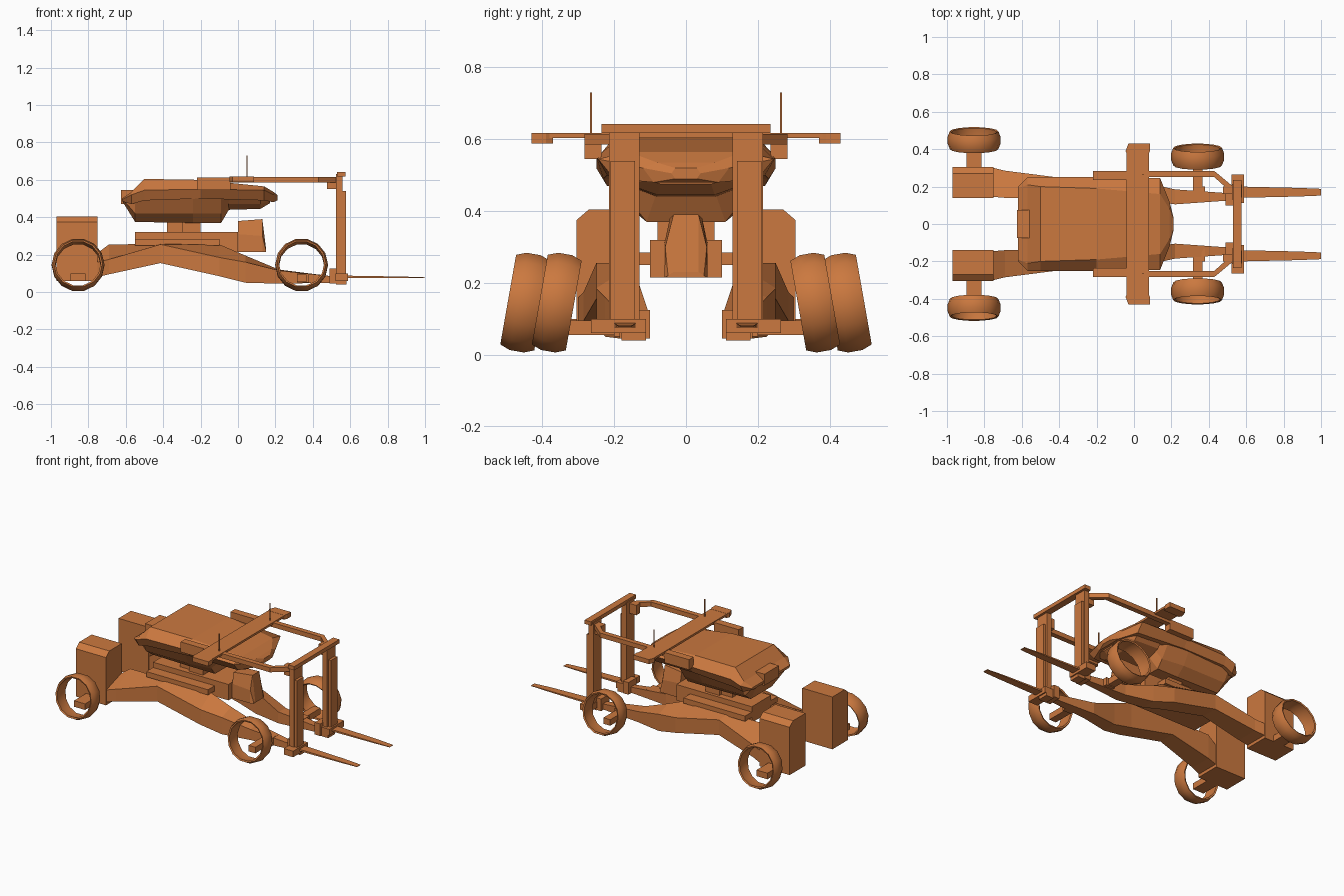
import bpy, bmesh, math
from mathutils import Matrix, Vector

cube = bpy.data.objects.get("Cube")
if cube:
    bpy.data.objects.remove(cube, do_unlink=True)

paint = bpy.data.materials.new("orange_paint")
paint.use_nodes = True
ORANGE = (0.6, 0.19, 0.05, 1)
paint.diffuse_color = ORANGE
paint.node_tree.nodes["Principled BSDF"].inputs["Base Color"].default_value = ORANGE


def finish(name, bm, mirror=False):
    """Turn a bmesh into an object, optionally mirrored across the centre line."""
    bmesh.ops.recalc_face_normals(bm, faces=bm.faces)
    mesh = bpy.data.meshes.new(name)
    bm.to_mesh(mesh)
    bm.free()
    mesh.materials.append(paint)
    obj = bpy.data.objects.new(name, mesh)
    bpy.context.collection.objects.link(obj)
    if mirror:
        mod = obj.modifiers.new("mirror", 'MIRROR')
        mod.use_axis = (False, True, False)
        mod.use_clip = False
        mod.use_mirror_merge = False
    return obj


def loft(name, sections, mirror=False):
    """Skin a row of closed sections, each a list of 3D points."""
    bm = bmesh.new()
    rings = [[bm.verts.new(p) for p in s] for s in sections]
    n = len(rings[0])
    for a, b in zip(rings, rings[1:]):
        for i in range(n):
            j = (i + 1) % n
            bm.faces.new((a[i], a[j], b[j], b[i]))
    bm.faces.new(rings[0])
    bm.faces.new(rings[-1])
    return finish(name, bm, mirror)


def box(name, x, y, z, mirror=False):
    """Box from its (low, high) extents."""
    rect = lambda h: [(x[0], y[0], h), (x[1], y[0], h), (x[1], y[1], h), (x[0], y[1], h)]
    return loft(name, [rect(z[0]), rect(z[1])], mirror)


def hull(name, stations):
    """Symmetric loft along x; each station is x and half-outline (y, z) pairs."""
    rings = []
    for x, half in stations:
        rings.append([(x, y, z) for y, z in half] + [(x, -y, z) for y, z in reversed(half)])
    return loft(name, rings)


# Wheels: open barrel-shaped rings, leaning inward at the top
def wheel(name, x, y):
    profile = [(-.048, .13), (-.02, .141), (.02, .141), (.048, .13),
               (.044, .121), (0, .127), (-.044, .121)]
    bm = bmesh.new()
    sides = 14
    place = Matrix.Translation((x, y, .145)) @ Matrix.Rotation(math.radians(10), 4, 'X')
    rings = []
    for i in range(sides):
        a = math.tau * i / sides
        rings.append([bm.verts.new(place @ Vector((r * math.cos(a), w, r * math.sin(a))))
                      for w, r in profile])
    n = len(profile)
    for i in range(sides):
        a, b = rings[i], rings[(i + 1) % sides]
        for k in range(n):
            m = (k + 1) % n
            bm.faces.new((a[k], a[m], b[m], b[k]))
    obj = finish(name, bm, True)
    bpy.ops.object.select_all(action='DESELECT')
    obj.select_set(True)
    bpy.context.view_layer.objects.active = obj
    bpy.ops.object.shade_smooth_by_angle(angle=math.radians(32))


wheel("rear_wheels", -.855, .448)
wheel("front_wheels", .34, .36)
box("rear_axles", (-.895, -.815), (.28, .43), (.06, .10), True)
box("front_axles", (.315, .365), (.13, .34), (.055, .095), True)
box("front_axle_mounts", (.315, .38), (.13, .2), (.05, .1), True)

# Rear side boxes with a bevelled outer top edge
box_outline = [(.14, .06), (.305, .06), (.305, .375), (.27, .405), (.14, .405)]
loft("rear_boxes", [[(x, y, z) for y, z in box_outline] for x in (-.97, -.75)], True)

# Chassis arms: x, inner y, outer y, bottom, inner top, outer top
arm = [(-.75, .145, .30, .08, .21, .16),
       (-.69, .14, .285, .095, .255, .175),
       (-.415, .14, .25, .155, .257, .255),
       (-.1, .14, .25, .085, .255, .185),
       (.04, .13, .225, .05, .195, .16),
       (.22, .105, .185, .045, .12, .115),
       (.5, .125, .165, .05, .085, .085)]
loft("chassis_arms", [[(x, i, b), (x, o, b), (x, o, ot), (x, i, it)]
                      for x, i, o, b, it, ot in arm], True)

# Deck and pedestal
box("deck_core", (-.55, 0), (-.1, .1), (.215, .285))
box("deck_plate", (-.55, -.1), (-.17, .17), (.25, .285))
box("deck_step", (-.55, 0), (-.1, .1), (.285, .32))
box("pedestal", (-.3, -.2), (-.08, .08), (.32, .38))
box("pedestal_back", (-.38, -.29), (-.06, .06), (.32, .38))
hull("nose_block", [(0, [(.045, .38), (.06, .31), (.06, .215)]),
                    (.13, [(.035, .39), (.058, .30), (.06, .215)]),
                    (.15, [(.035, .23), (.05, .22), (.06, .215)])])

# Upper body: roof shell, belly and front lip
hull("roof_shell", [(-.62, [(.19, .50), (.2, .495), (.19, .485)]),
                    (-.57, [(.21, .535), (.25, .52), (.22, .47)]),
                    (-.5, [(.2, .605), (.25, .545), (.23, .49)]),
                    (-.2, [(.19, .60), (.25, .55), (.22, .50)]),
                    (.14, [(.16, .565), (.245, .545), (.2, .49)]),
                    (.19, [(.08, .535), (.12, .52), (.09, .48)]),
                    (.21, [(.03, .52), (.04, .505), (.03, .49)])])
hull("belly", [(-.615, [(.15, .5), (.18, .495), (.15, .48)]),
               (-.55, [(.22, .51), (.17, .42), (.11, .375)]),
               (-.24, [(.22, .51), (.17, .42), (.11, .37)]),
               (-.09, [(.21, .51), (.15, .42), (.11, .37)]),
               (-.04, [(.2, .51), (.13, .48), (.08, .455)])])
hull("front_lip", [(-.05, [(.2, .52), (.16, .47), (.08, .44)]),
                   (.12, [(.2, .52), (.15, .47), (.08, .445)]),
                   (.17, [(.14, .52), (.11, .49), (.07, .475)])])
box("rear_hatch", (-.625, -.54), (-.075, .075), (.47, .545))

# Top rails bending inward to the masts
box("rail_housings", (-.22, -.04), (.235, .283), (.545, .612), True)
rail = [(-.04, .25, .283), (.43, .25, .283), (.53, .16, .2)]
loft("top_rails", [[(x, i, .585), (x, o, .585), (x, o, .615), (x, i, .615)]
                   for x, i, o in rail], True)
box("rail_brackets", (.475, .53), (.16, .2), (.55, .615), True)

# Cross beam with thick tips, and antennas
box("cross_beam", (-.04, .08), (-.39, .39), (.603, .617))
tip = [(.37, -.035, .075), (.39, -.045, .085), (.43, -.03, .085)]
loft("beam_tips", [[(a, y, .588), (b, y, .588), (b, y, .618), (a, y, .618)]
                   for y, a, b in tip], True)
box("antennas", (.045, .051), (.262, .268), (.61, .73), True)

# Lifting masts, top bar and forks
box("masts", (.525, .56), (.13, .215), (.06, .63), True)
box("mast_plates", (.56, .578), (.142, .21), (.06, .54), True)
box("mast_top_bar", (.53, .575), (-.235, .235), (.618, .643))
box("mast_feet", (.49, .53), (.1, .185), (.045, .125), True)
box("fork_carriers", (.52, .588), (.112, .265), (.06, .1), True)
box("fork_heels", (.525, .58), (.112, .18), (.04, .07), True)
fork = [(.57, .14, .2, .088), (.88, .147, .193, .083), (1.0, .152, .188, .079)]
loft("forks", [[(x, a, .076), (x, b, .076), (x, b, t), (x, a, t)]
               for x, a, b, t in fork], True)
